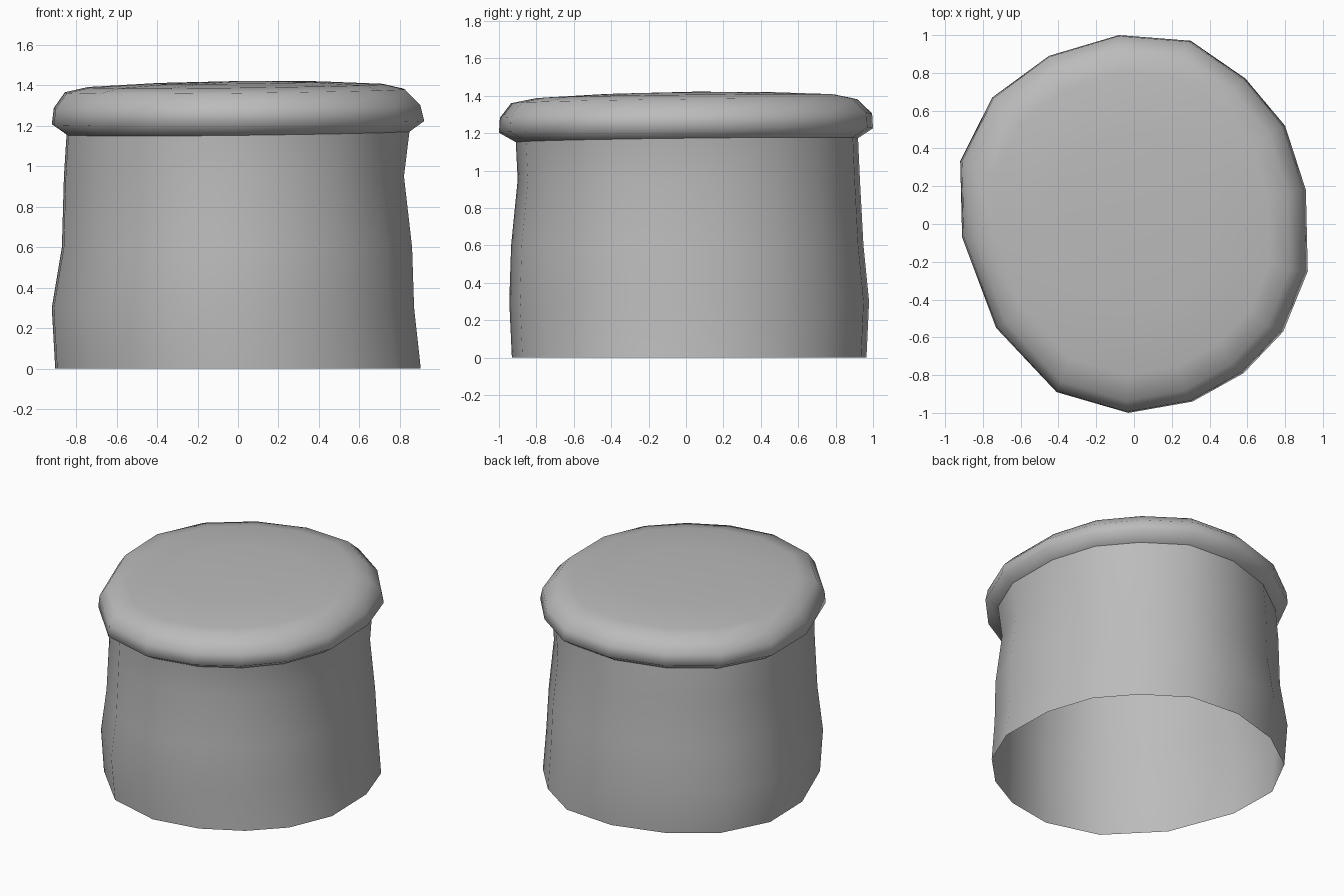
import bpy, bmesh

if "Cube" in bpy.data.objects:
    bpy.data.objects.remove(bpy.data.objects["Cube"], do_unlink=True)

grey = bpy.data.materials.new("plain grey")
grey.diffuse_color = (0.5, 0.5, 0.5, 1)
grey.use_nodes = True
grey.node_tree.nodes["Principled BSDF"].inputs["Base Color"].default_value = (0.5, 0.5, 0.5, 1)

# Uneven sixteen-sided plan shared by both parts
PLAN = [(-.08, 1), (-.45, .89), (-.75, .67), (-.92, .33), (-.91, -.07), (-.73, -.55),
        (-.41, -.89), (-.03, -1), (.31, -.94), (.58, -.79), (.79, -.57), (.92, -.25),
        (.91, .18), (.80, .52), (.59, .77), (.30, .97)]


def loft(name, rings, tilt, crown=None):
    """Skin rings of (z, x offset, half width, y offset, half depth)."""
    bm = bmesh.new()
    loops = []
    for z, cx, hx, cy, hy in rings:
        loop = []
        for px, py in PLAN:
            x, y = cx + px / .92 * hx, cy + py * hy
            loop.append(bm.verts.new((x, y, z + tilt(z) * (x + y))))
        loops.append(loop)
    n = len(PLAN)
    for low, high in zip(loops, loops[1:]):
        for i in range(n):
            j = (i + 1) % n
            bm.faces.new((low[i], low[j], high[j], high[i]))
    if crown:
        tip = bm.verts.new(crown)
        for i in range(n):
            bm.faces.new((loops[-1][i], loops[-1][(i + 1) % n], tip))
    for f in bm.faces:
        f.smooth = True
    mesh = bpy.data.meshes.new(name)
    bm.to_mesh(mesh)
    bm.free()
    mesh.materials.append(grey)
    obj = bpy.data.objects.new(name, mesh)
    bpy.context.collection.objects.link(obj)
    return obj


# Hollow wall, open at the bottom
loft("body_wall", [
    (0, .0, .903, .017, .948),
    (.30, -.025, .895, .017, .962),
    (.60, -.005, .865, .007, .942),
    (.95, -.02, .84, .015, .915),
    (1.163, 0, .847, .005, .915),
], lambda z: .012 if z > 1 else 0)

# Rounded lid with a slightly domed, tilted top
loft("lid", [
    (1.163, 0, .847, .005, .915),
    (1.215, 0, .92, 0, 1),
    (1.295, -.005, .905, 0, .995),
    (1.372, -.015, .84, -.01, .925),
    (1.397, -.01, .73, 0, .80),
    (1.413, 0, .42, 0, .46),
], lambda z: .012, (.05, .05, 1.422))
